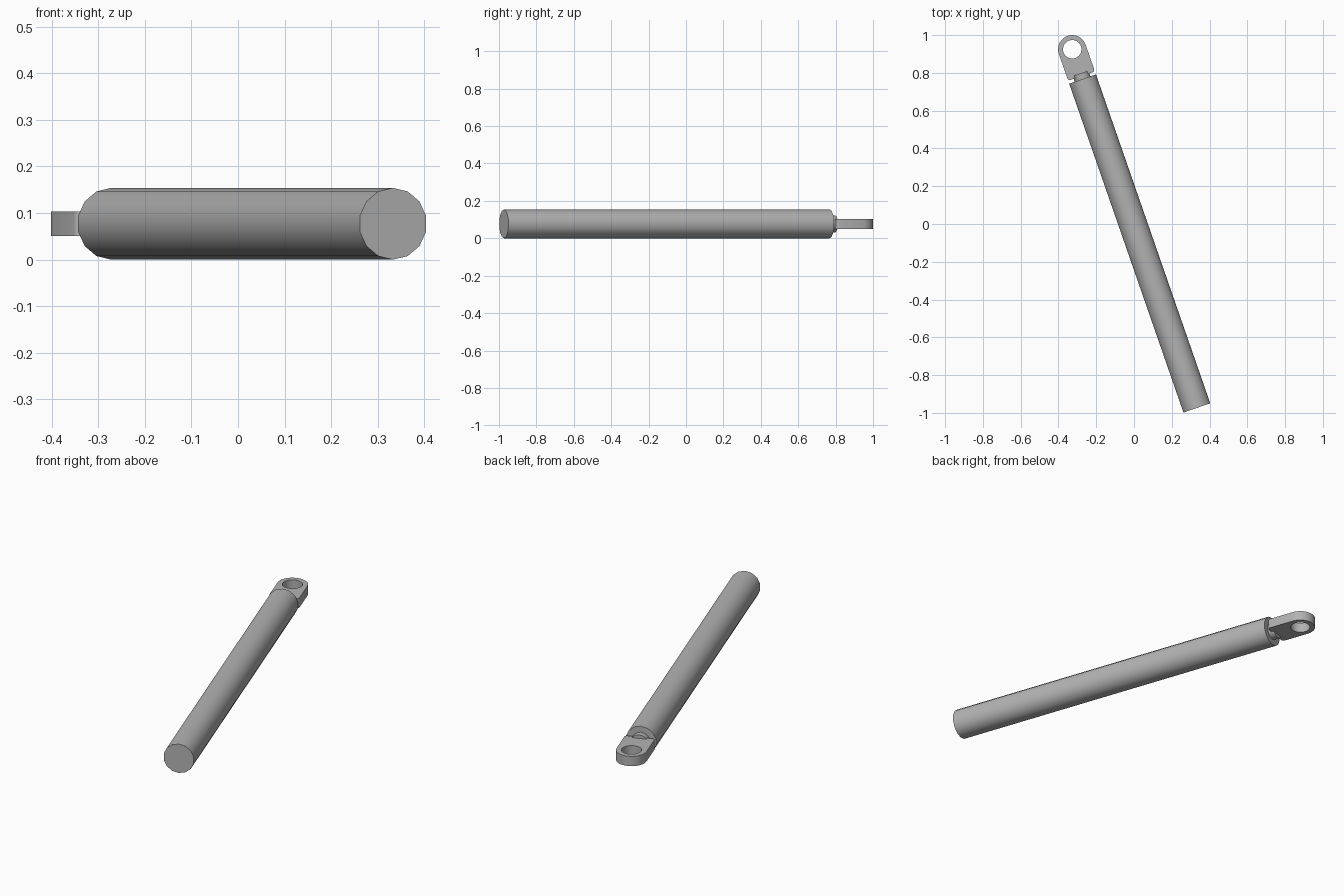
import bpy
import math
from mathutils import Matrix, Vector

cube = bpy.data.objects.get("Cube")
if cube:
    bpy.data.objects.remove(cube, do_unlink=True)

TILT = math.radians(19.16)
MID_Z = 0.077
EYE = Vector((-0.327, 0.925, MID_Z))
FRAME = Matrix.Translation(EYE) @ Matrix.Rotation(TILT, 4, "Z")

steel = bpy.data.materials.new("grey steel")
steel.use_nodes = True
colour = (0.45, 0.45, 0.45, 1)
steel.diffuse_color = colour
steel.node_tree.nodes["Principled BSDF"].inputs["Base Color"].default_value = colour


def finish(obj, name):
    obj.name = name
    obj.data.materials.clear()
    obj.data.materials.append(steel)
    bpy.ops.object.shade_smooth_by_angle(angle=math.radians(35))


def rod(name, start, end, radius, sides):
    """Cylinder along the strut axis, measured from the eye centre."""
    bpy.ops.mesh.primitive_cylinder_add(
        vertices=sides, radius=radius, depth=end - start,
        location=FRAME @ Vector((0, (start + end) / 2, 0)),
        rotation=(math.pi / 2, 0, TILT))
    finish(bpy.context.object, name)


def arc(radius, start, end, steps, centre=(0, 0)):
    angles = [math.radians(start + (end - start) * i / steps) for i in range(steps + 1)]
    return [(centre[0] + radius * math.cos(a), centre[1] + radius * math.sin(a)) for a in angles]


# Main tube and the short neck that joins it to the eye
rod("strut_tube", -2.01, -0.167, MID_Z, 14)
rod("neck", -0.18, -0.135, 0.045, 14)

# Flat eye with a round end, small rounded corners and a through hole
R, C, END = 0.075, 0.012, -0.15
outline = (arc(R, 0, 180, 16)
           + arc(C, 180, 270, 3, (C - R, END + C))
           + arc(C, 270, 360, 3, (R - C, END + C)))
hole = arc(0.049, 0, 360, 28)[:-1]

curve = bpy.data.curves.new("mounting_eye", "CURVE")
curve.dimensions = "2D"
curve.fill_mode = "BOTH"
curve.extrude = 0.026
for points in (outline, hole):
    spline = curve.splines.new("POLY")
    spline.points.add(len(points) - 1)
    for point, (x, y) in zip(spline.points, points):
        point.co = (x, y, 0, 1)
    spline.use_cyclic_u = True

eye = bpy.data.objects.new("mounting_eye", curve)
bpy.context.collection.objects.link(eye)
eye.matrix_world = FRAME
bpy.ops.object.select_all(action="DESELECT")
eye.select_set(True)
bpy.context.view_layer.objects.active = eye
bpy.ops.object.convert(target="MESH")
finish(bpy.context.object, "mounting_eye")
